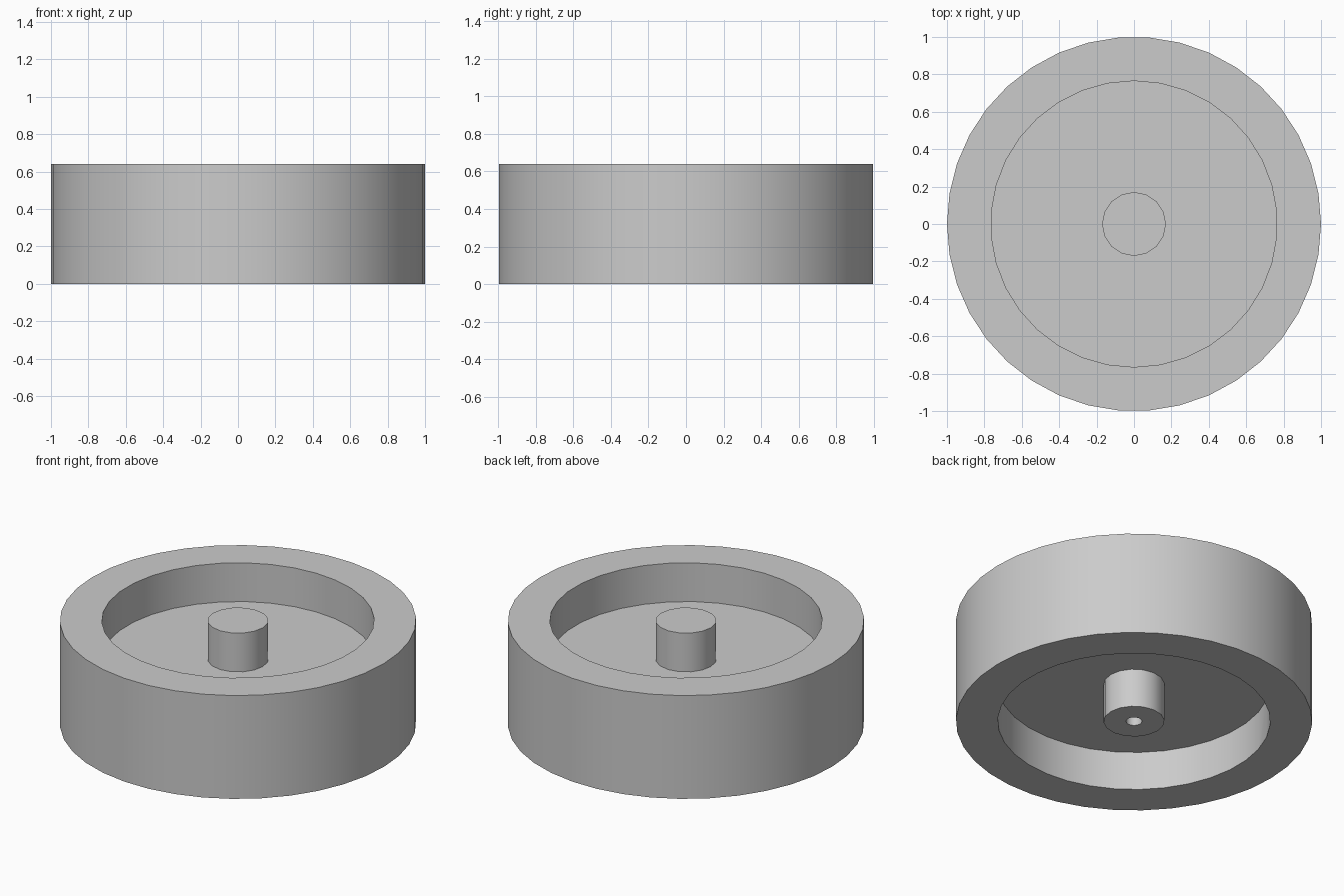
import bpy
import math

cube = bpy.data.objects.get("Cube")
if cube:
    bpy.data.objects.remove(cube, do_unlink=True)

HEIGHT = 0.64
RECESS = 0.24

grey = bpy.data.materials.new("light_grey")
grey.use_nodes = True
colour = (0.6, 0.6, 0.6, 1)
grey.diffuse_color = colour
grey.node_tree.nodes["Principled BSDF"].inputs["Base Color"].default_value = colour


def cylinder(name, radius, bottom, top, sides, turn=0):
    bpy.ops.mesh.primitive_cylinder_add(
        vertices=sides, radius=radius, depth=top - bottom,
        location=(0, 0, (top + bottom) / 2), rotation=(0, 0, turn))
    obj = bpy.context.object
    obj.name = name
    obj.data.materials.append(grey)
    return obj


def carve(obj, cutter):
    cutter.hide_render = True
    mod = obj.modifiers.new("carve", "BOOLEAN")
    mod.operation = "DIFFERENCE"
    mod.solver = "EXACT"
    mod.object = cutter
    bpy.context.view_layer.objects.active = obj
    bpy.ops.object.modifier_apply(modifier=mod.name)
    bpy.data.objects.remove(cutter, do_unlink=True)


# Wheel body with a recess on each face, leaving a central web
wheel = cylinder("wheel_rim_and_web", 1, 0, HEIGHT, 38, math.pi / 2)
carve(wheel, cylinder("top_recess", 0.765, HEIGHT - RECESS, HEIGHT + 0.1, 34))
carve(wheel, cylinder("bottom_recess", 0.765, -0.1, RECESS, 34))

# Hub with a blind axle hole from below
hub = cylinder("hub", 0.171, 0, HEIGHT, 16)
carve(hub, cylinder("axle_hole", 0.045, -0.1, 0.48, 16))

# Smooth round walls, crisp rims
for obj in (wheel, hub):
    bpy.ops.object.select_all(action="DESELECT")
    obj.select_set(True)
    bpy.context.view_layer.objects.active = obj
    bpy.ops.object.shade_smooth_by_angle(angle=math.radians(35))
